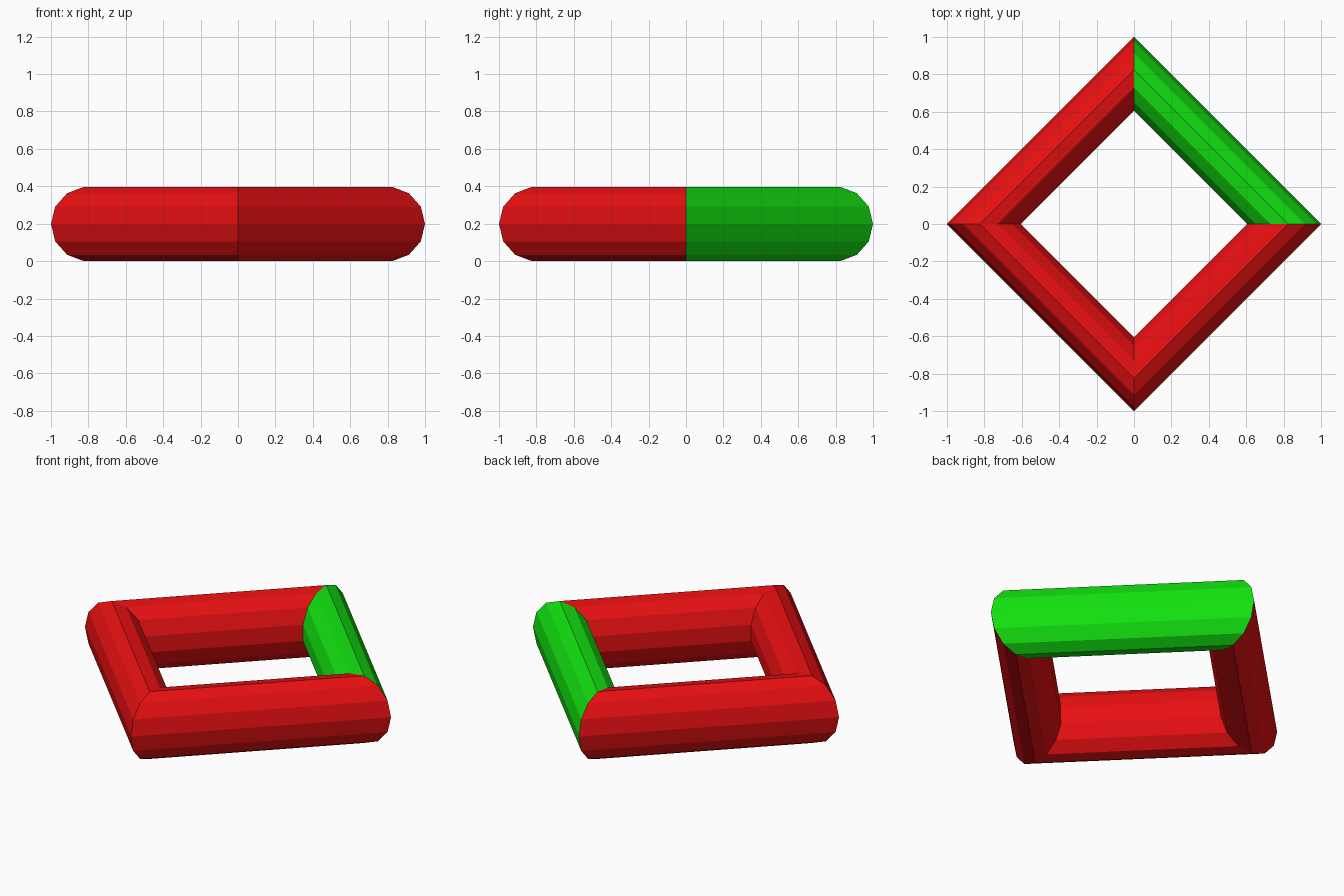
import bpy
from math import sin, tau

if "Cube" in bpy.data.objects:
    bpy.data.objects.remove(bpy.data.objects["Cube"])

MAJOR, MINOR, SIDES = 0.8, 0.2, 13


def material(name, colour):
    mat = bpy.data.materials.new(name)
    mat.diffuse_color = (*colour, 1.0)
    mat.use_nodes = True
    mat.node_tree.nodes["Principled BSDF"].inputs["Base Color"].default_value = mat.diffuse_color
    return mat


# Four-sided ring with a 13-sided tube, resting on z = 0
half_height = MINOR * max(sin(tau * i / SIDES) for i in range(SIDES))
bpy.ops.mesh.primitive_torus_add(
    major_radius=MAJOR, minor_radius=MINOR,
    major_segments=4, minor_segments=SIDES,
    location=(0, 0, half_height))
ring = bpy.context.object
ring.name = "square_ring"

# Red bars, with one green bar in the back right quarter
ring.data.materials.clear()
ring.data.materials.append(material("red", (0.8, 0.005, 0.006)))
ring.data.materials.append(material("green", (0.006, 0.75, 0.005)))
for face in ring.data.polygons:
    face.use_smooth = False
    face.material_index = int(face.center.x > 0 and face.center.y > 0)
